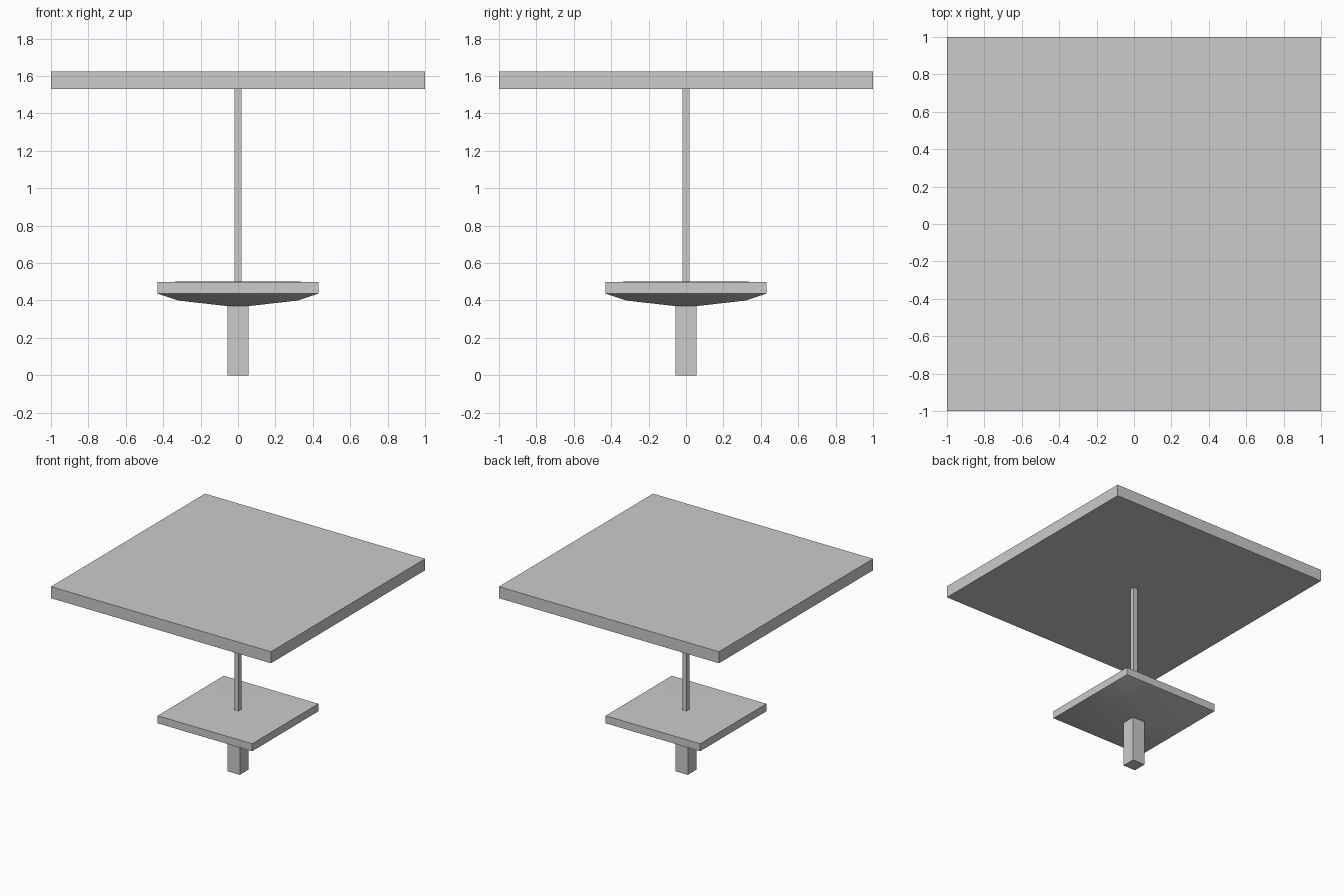
import bpy
import bmesh
import math

if "Cube" in bpy.data.objects:
    bpy.data.objects.remove(bpy.data.objects["Cube"])


def square_stack(name, profile, smooth=False):
    """Closed solid from square rings given as (half width, height), bottom to top."""
    bm = bmesh.new()
    rings = [[bm.verts.new((sx * r, sy * r, z))
              for sx, sy in ((-1, -1), (1, -1), (1, 1), (-1, 1))]
             for r, z in profile]
    for low, high in zip(rings, rings[1:]):
        for i in range(4):
            j = (i + 1) % 4
            bm.faces.new((low[i], low[j], high[j], high[i]))
    bm.faces.new(rings[0][::-1])
    bm.faces.new(rings[-1])
    mesh = bpy.data.meshes.new(name)
    bm.to_mesh(mesh)
    bm.free()
    ob = bpy.data.objects.new(name, mesh)
    bpy.context.collection.objects.link(ob)
    if smooth:
        bpy.ops.object.select_all(action='DESELECT')
        ob.select_set(True)
        bpy.context.view_layer.objects.active = ob
        bpy.ops.object.shade_smooth_by_angle(angle=math.radians(30))
    return ob


# Thick square post under the table
square_stack("base_post", [(0.056, 0.0), (0.056, 0.37)])

# Table slab with shallow tapered underside and barely raised centre
square_stack("table_top", [(0.056, 0.37), (0.32, 0.40), (0.43, 0.437),
                           (0.43, 0.499), (0.28, 0.501)], smooth=True)

# Thin pole carrying the canopy
square_stack("canopy_pole", [(0.019, 0.50), (0.019, 1.53)])

# Flat square canopy
square_stack("canopy", [(1.0, 1.53), (1.0, 1.625)])
